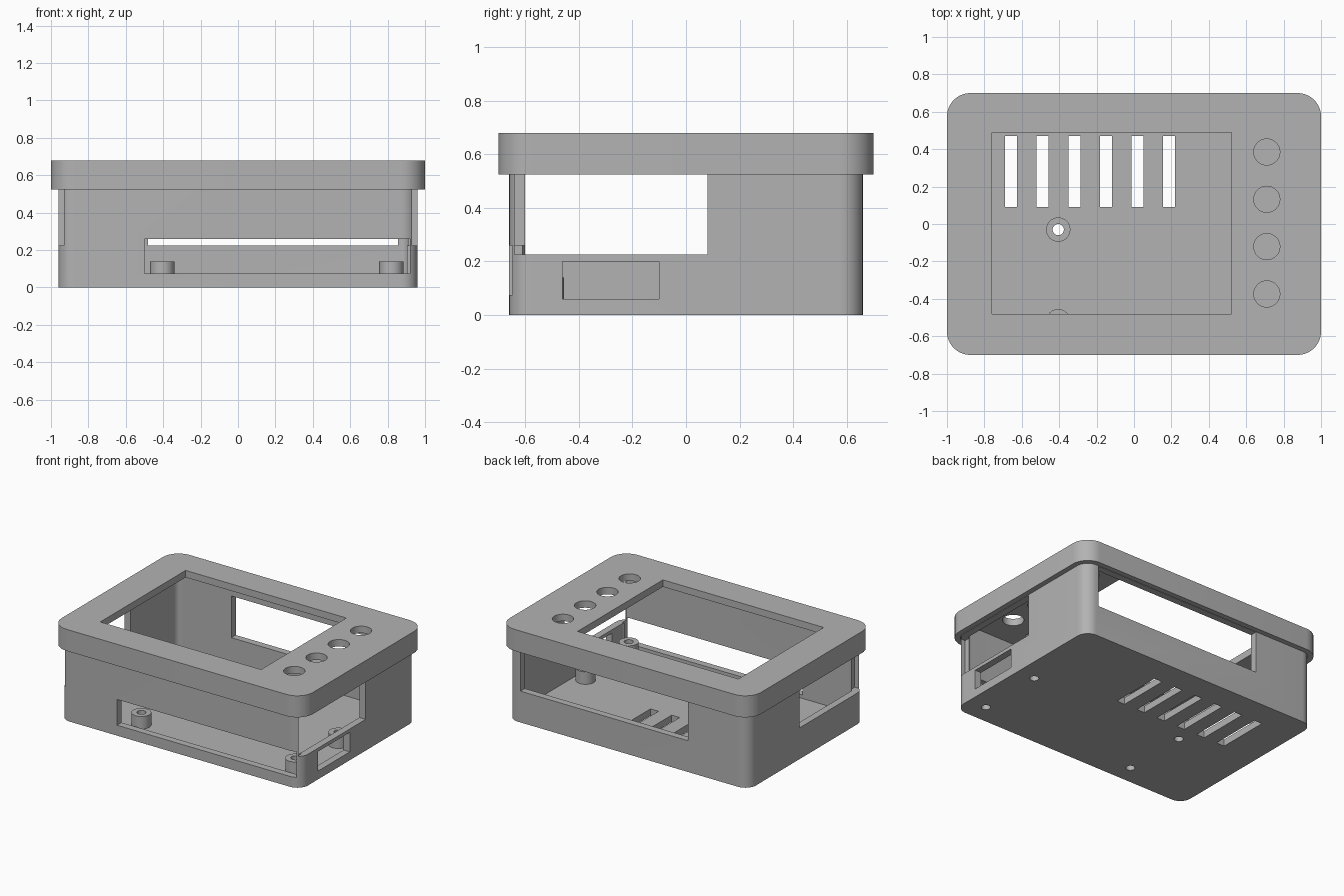
import bpy, bmesh, math

cube = bpy.data.objects.get("Cube")
if cube:
    bpy.data.objects.remove(cube, do_unlink=True)

grey = bpy.data.materials.new("plain_grey")
grey.use_nodes = True
COLOUR = (0.45, 0.45, 0.45, 1)
grey.diffuse_color = COLOUR
grey.node_tree.nodes["Principled BSDF"].inputs["Base Color"].default_value = COLOUR


def prism(name, outline, z0, z1):
    """Extrude a closed outline straight up from z0 to z1."""
    bm = bmesh.new()
    face = bm.faces.new([bm.verts.new((x, y, z0)) for x, y in outline])
    top = bmesh.ops.extrude_face_region(bm, geom=[face])["geom"]
    verts = [v for v in top if isinstance(v, bmesh.types.BMVert)]
    bmesh.ops.translate(bm, verts=verts, vec=(0, 0, z1 - z0))
    bmesh.ops.recalc_face_normals(bm, faces=bm.faces)
    mesh = bpy.data.meshes.new(name)
    bm.to_mesh(mesh)
    bm.free()
    mesh.materials.append(grey)
    obj = bpy.data.objects.new(name, mesh)
    bpy.context.scene.collection.objects.link(obj)
    return obj


def circle(x, y, r, n=32):
    return [(x + r * math.cos(math.tau * i / n), y + r * math.sin(math.tau * i / n))
            for i in range(n)]


def rounded(hx, hy, r, n=10):
    """Rounded rectangle centred on the origin."""
    pts = []
    for q, (sx, sy) in enumerate([(1, 1), (-1, 1), (-1, -1), (1, -1)]):
        for i in range(n + 1):
            a = math.pi / 2 * (q + i / n)
            pts.append((sx * (hx - r) + r * math.cos(a), sy * (hy - r) + r * math.sin(a)))
    return pts


def rect(x0, x1, y0, y1):
    return [(x0, y0), (x1, y0), (x1, y1), (x0, y1)]


def cut(obj, outline, z0, z1):
    """Subtract a prism from the object and delete the cutter."""
    cutter = prism("cutter", outline, z0, z1)
    cutter.hide_render = True
    mod = obj.modifiers.new("cut", "BOOLEAN")
    mod.operation, mod.solver, mod.object = "DIFFERENCE", "EXACT", cutter
    bpy.context.view_layer.objects.active = obj
    bpy.ops.object.modifier_apply(modifier=mod.name)
    bpy.data.objects.remove(cutter, do_unlink=True)


def smooth(obj):
    bpy.ops.object.select_all(action="DESELECT")
    obj.select_set(True)
    bpy.context.view_layer.objects.active = obj
    bpy.ops.object.shade_smooth_by_angle(angle=math.radians(30))


FLOOR, SILL, RIM, CEILING, TOP = 0.05, 0.225, 0.525, 0.63, 0.68
POSTS = [(x, y) for x in (-0.405, 0.82) for y in (-0.03, -0.52)]

# Lower shell with open top
base = prism("case_base", rounded(0.96, 0.66, 0.085), 0, CEILING - 0.003)
cut(base, rounded(0.91, 0.61, 0.04), FLOOR, 1)

# Openings: back window, front slot, two side windows, side port
cut(base, rect(-0.48, 0.855, 0.58, 0.8), SILL, RIM)
cut(base, rect(-0.5, 0.92, -0.8, -0.59), 0.075, 0.26)
for s in (-1, 1):
    xs = sorted((s * 0.895, s * 1.1))
    cut(base, rect(*xs, -0.64, 0.08), SILL, RIM)
cut(base, rect(0.88, 1.1, -0.46, -0.10), 0.06, 0.2)

# Floor vents
for i in range(6):
    x = -0.657 + i * 0.169
    cut(base, rect(x - 0.032, x + 0.032, 0.09, 0.47), -0.1, 0.1)

# Screw posts with holes through the floor
for i, (x, y) in enumerate(POSTS):
    cut(base, circle(x, y, 0.03), -0.1, 0.1)
    post = prism(f"screw_post_{i + 1}", circle(x, y, 0.065), FLOOR, 0.14)
    cut(post, circle(x, y, 0.03), 0, 0.2)
    smooth(post)
smooth(base)

# Lid with skirt, screen window and button holes
lid = prism("case_lid", rounded(1.0, 0.7, 0.125), RIM, TOP)
cut(lid, rounded(0.963, 0.663, 0.088), 0.4, CEILING)
cut(lid, rect(-0.76, 0.52, -0.48, 0.49), 0.5, 0.8)
for i in range(4):
    cut(lid, circle(0.71, 0.385 - i * 0.253, 0.07), 0.5, 0.8)
smooth(lid)
